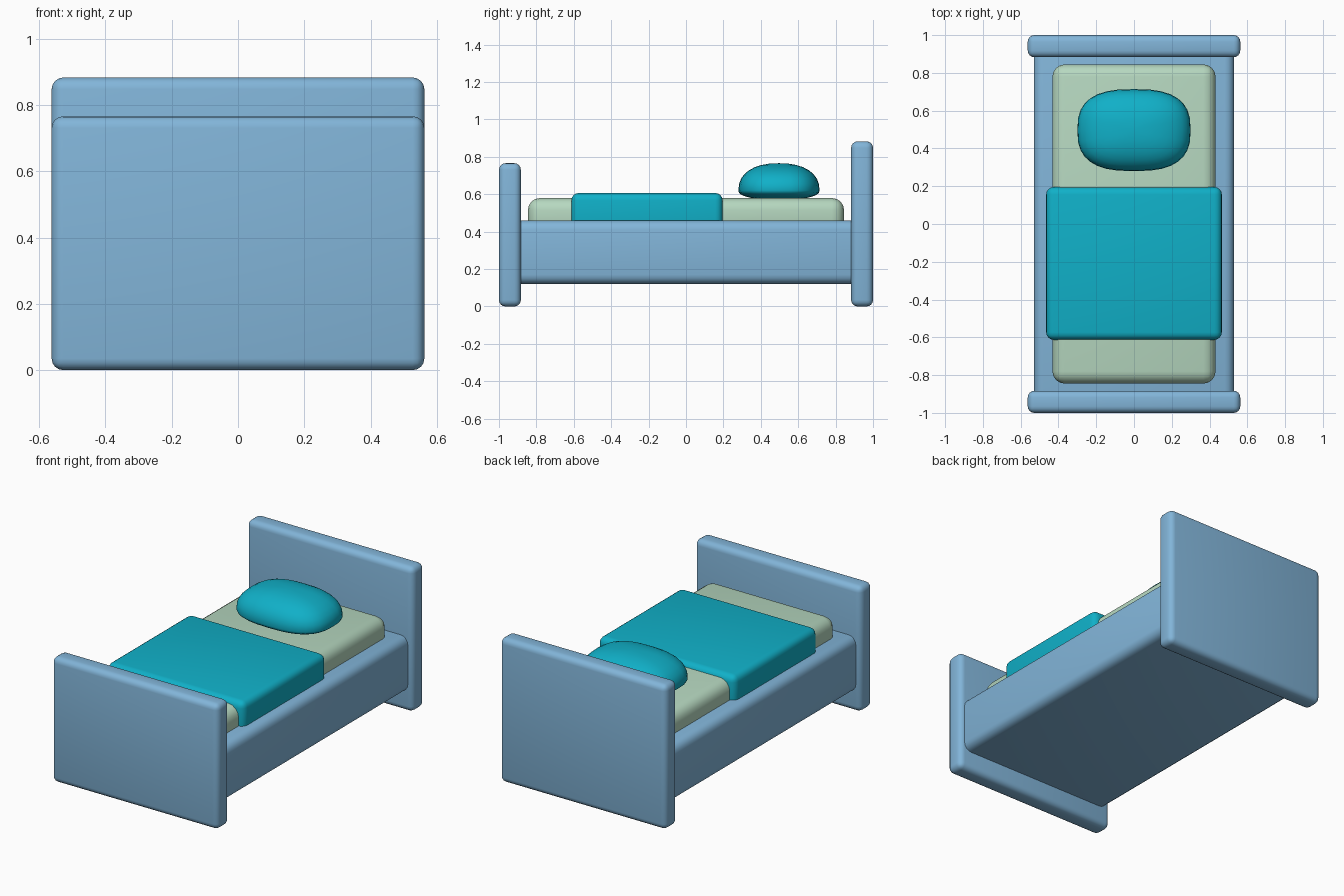
import bpy, bmesh, math

if "Cube" in bpy.data.objects:
    bpy.data.objects.remove(bpy.data.objects["Cube"])


def srgb(r, g, b):
    def lin(c):
        c /= 255
        return c / 12.92 if c <= 0.04045 else ((c + 0.055) / 1.055) ** 2.4
    return (lin(r), lin(g), lin(b), 1)


def material(name, rgb):
    m = bpy.data.materials.new(name)
    m.diffuse_color = srgb(*rgb)
    m.use_nodes = True
    m.node_tree.nodes["Principled BSDF"].inputs["Base Color"].default_value = m.diffuse_color
    return m


blue = material("painted wood blue", (130, 181, 217))
green = material("mattress pale green", (182, 216, 192))
teal = material("bedding teal", (16, 176, 200))


def finish(name, bm, mat):
    me = bpy.data.meshes.new(name)
    bmesh.ops.recalc_face_normals(bm, faces=bm.faces)
    bm.to_mesh(me)
    bm.free()
    ob = bpy.data.objects.new(name, me)
    bpy.context.collection.objects.link(ob)
    me.materials.append(mat)
    bpy.ops.object.select_all(action='DESELECT')
    ob.select_set(True)
    bpy.context.view_layer.objects.active = ob
    bpy.ops.object.shade_smooth_by_angle(angle=math.radians(40))
    return ob


def rounded_box(name, half_x, y, z, radius, mat):
    """Box centred on x with evenly rounded edges."""
    bm = bmesh.new()
    bmesh.ops.create_cube(bm, size=1)
    for v in bm.verts:
        v.co.x *= 2 * half_x
        v.co.y = y[0] if v.co.y < 0 else y[1]
        v.co.z = z[0] if v.co.z < 0 else z[1]
    bmesh.ops.bevel(bm, geom=bm.edges[:], offset=radius, segments=4,
                    profile=0.5, affect='EDGES', clamp_overlap=True)
    return finish(name, bm, mat)


# Wooden bed: two end boards and the box frame between them
rounded_box("headboard", 0.5625, (0.883, 1.0), (0, 0.883), 0.035, blue)
rounded_box("footboard", 0.5625, (-1.0, -0.883), (0, 0.766), 0.035, blue)
rounded_box("bed_frame", 0.53, (-0.945, 0.945), (0.12, 0.46), 0.05, blue)

# Mattress and blanket
rounded_box("mattress", 0.432, (-0.845, 0.845), (0.38, 0.58), 0.065, green)
rounded_box("blanket", 0.465, (-0.613, 0.196), (0.38, 0.607), 0.04, teal)

# Pillow: a sphere squared off in plan, domed above and flattened below
bm = bmesh.new()
bmesh.ops.create_uvsphere(bm, u_segments=32, v_segments=16, radius=1)


def square_off(c, n):
    return math.copysign(abs(c) ** (2 / n), c)


for v in bm.verts:
    x, y, z = v.co
    ring = math.hypot(x, y)
    if ring > 1e-5:
        r = ring ** (2 / 2.3)
        x, y = (square_off(x / ring, 2.7) * r, square_off(y / ring, 2.7) * r)
    z = square_off(z, 2.3)
    v.co = (x * 0.30, 0.497 + y * 0.217, 0.62 + z * (0.146 if z > 0 else 0.05))
finish("pillow", bm, teal)
